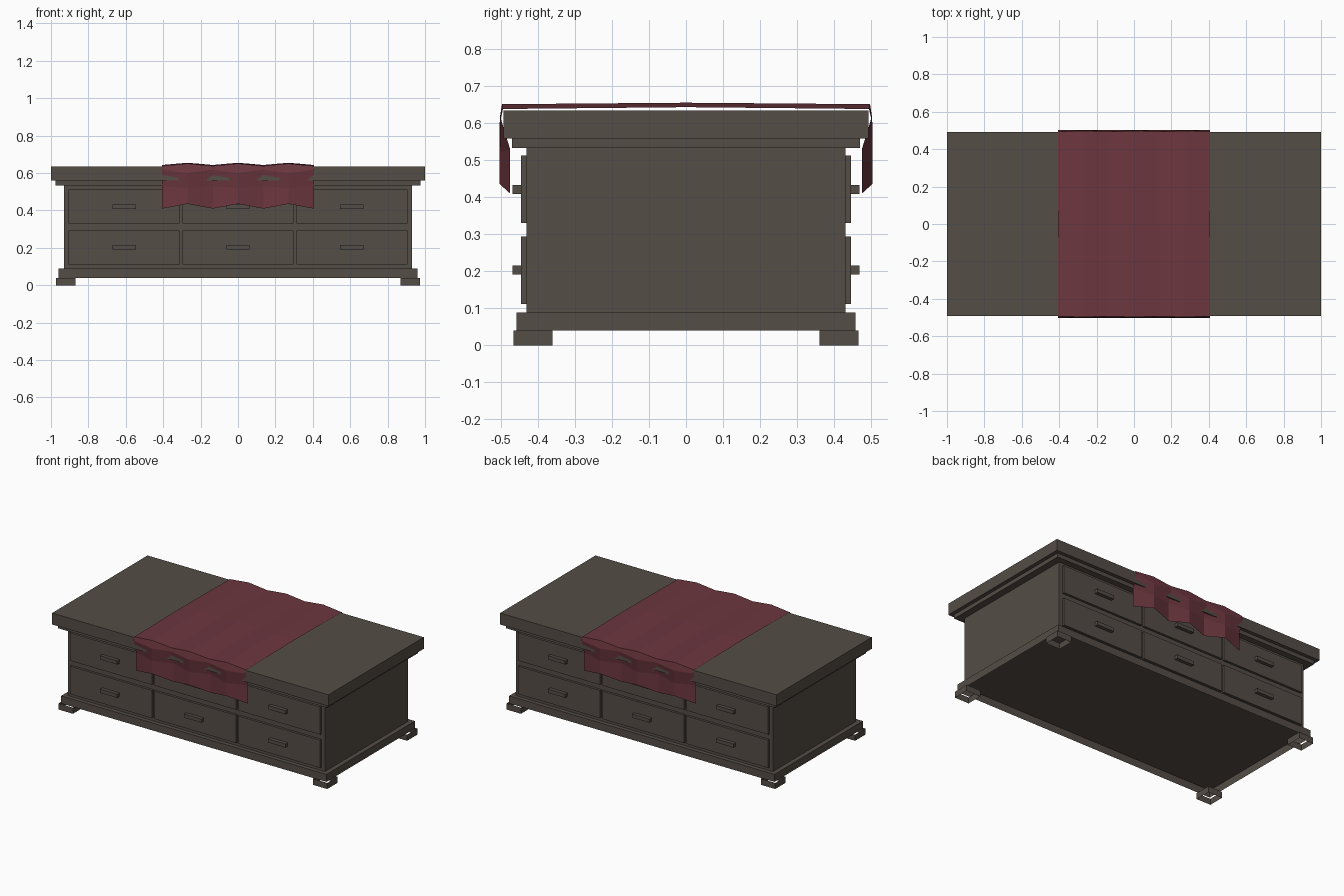
import bpy, bmesh

if "Cube" in bpy.data.objects:
    bpy.data.objects.remove(bpy.data.objects["Cube"])


def material(name, rgb):
    m = bpy.data.materials.new(name)
    m.diffuse_color = (*rgb, 1)
    m.use_nodes = True
    m.node_tree.nodes["Principled BSDF"].inputs["Base Color"].default_value = m.diffuse_color
    return m


WOOD = material("dark_wood", (0.089, 0.074, 0.061))
CLOTH = material("wine_cloth", (0.152, 0.038, 0.050))


def finish(name, bm, mat):
    me = bpy.data.meshes.new(name)
    bm.to_mesh(me)
    bm.free()
    me.materials.append(mat)
    ob = bpy.data.objects.new(name, me)
    bpy.context.collection.objects.link(ob)
    return ob


def box(name, x, y, z, open_top=False, open_bottom=False):
    """Box from (min, max) ranges, optionally without its caps."""
    bm = bmesh.new()
    bmesh.ops.create_cube(bm, size=1)
    for v in bm.verts:
        v.co = [r[0] if c < 0 else r[1] for c, r in zip(v.co, (x, y, z))]
    bm.normal_update()
    caps = [f for f in bm.faces if (open_top and f.normal.z > 0.5)
            or (open_bottom and f.normal.z < -0.5)]
    bmesh.ops.delete(bm, geom=caps, context='FACES_ONLY')
    return finish(name, bm, WOOD)


def span(centre, size):
    return (centre - size / 2, centre + size / 2)


# Carcass, from the top down
box("table_top", (-1, 1), (-0.493, 0.493), (0.559, 0.634))
box("top_moulding", (-0.975, 0.975), (-0.47, 0.47), (0.533, 0.559))
box("body", (-0.93, 0.93), (-0.43, 0.43), (0.089, 0.533))
box("plinth", (-0.96, 0.96), (-0.457, 0.457), (0.04, 0.089), open_bottom=True)

# Hollow corner feet
for sx in (-1, 1):
    for sy in (-1, 1):
        box("foot", span(sx * 0.92, 0.104), span(sy * 0.413, 0.106), (0, 0.04),
            open_top=True, open_bottom=True)

# Drawers and bar handles, three by two on front and back
for side in (-1, 1):
    for cx in (-0.609, 0, 0.609):
        for cz in (0.203, 0.421):
            box("drawer", span(cx, 0.594), span(side * 0.4325, 0.025), span(cz, 0.182))
            box("handle", span(cx, 0.125), span(side * 0.4515, 0.033), span(cz, 0.024))

# Draped runner: crest and trough profiles (y, z) from the hem to the middle
CREST = [(-0.503, 0.435), (-0.503, 0.52), (-0.503, 0.60), (-0.497, 0.651), (0, 0.655)]
TROUGH = [(-0.475, 0.410), (-0.475, 0.53), (-0.502, 0.618), (-0.494, 0.638), (0, 0.643)]


def mirrored(profile):
    return profile + [(-y, z) for y, z in reversed(profile[:-1])]


bm = bmesh.new()
columns = [[bm.verts.new((-0.405 + 0.135 * i, y, z))
            for y, z in mirrored(CREST if i % 2 else TROUGH)] for i in range(7)]
for a, b in zip(columns, columns[1:]):
    for j in range(len(a) - 1):
        bm.faces.new((a[j], b[j], b[j + 1], a[j + 1]))
finish("runner_cloth", bm, CLOTH)
